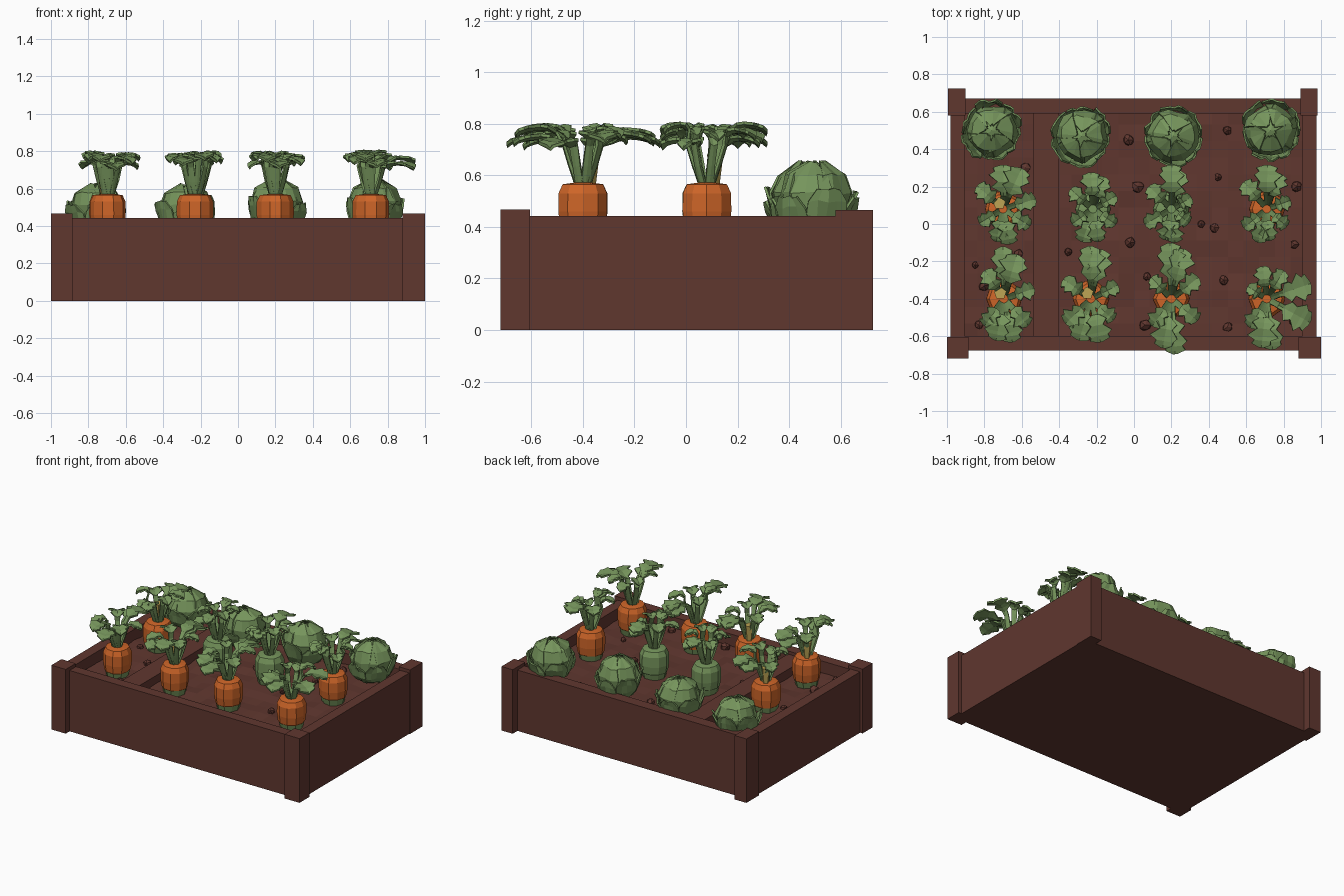
import bpy, bmesh, math, random
from mathutils import Vector

if "Cube" in bpy.data.objects:
    bpy.data.objects.remove(bpy.data.objects["Cube"])
random.seed(4)
R = random.uniform

def mat(name, r, g, b):
    m = bpy.data.materials.new(name)
    lin = [((c / 255 + 0.055) / 1.055) ** 2.4 for c in (r, g, b)]
    m.diffuse_color = (*lin, 1)
    m.use_nodes = True
    m.node_tree.nodes["Principled BSDF"].inputs["Base Color"].default_value = m.diffuse_color
    return m

WOOD = mat("brown wood and soil", 96, 55, 47)
ORANGE = mat("carrot orange", 206, 101, 40)
GREEN = mat("leaf green", 118, 149, 92)
YELLOW = mat("pale yellow stalk", 190, 165, 85)

def finish(bm, name, mats, solid=0):
    bmesh.ops.recalc_face_normals(bm, faces=bm.faces)
    me = bpy.data.meshes.new(name)
    bm.to_mesh(me)
    bm.free()
    ob = bpy.data.objects.new(name, me)
    bpy.context.collection.objects.link(ob)
    for m in mats:
        me.materials.append(m)
    if solid:
        s = ob.modifiers.new("thickness", 'SOLIDIFY')
        s.thickness, s.offset = solid, 0
    return ob

def box(name, x0, x1, y0, y1, z0, z1):
    bm = bmesh.new()
    bmesh.ops.create_cube(bm, size=1)
    for v in bm.verts:
        v.co = ((x0 + x1) / 2 + v.co.x * (x1 - x0), (y0 + y1) / 2 + v.co.y * (y1 - y0),
                (z0 + z1) / 2 + v.co.z * (z1 - z0))
    return finish(bm, name, [WOOD])

# wooden frame
box("front_board", -0.95, 0.95, -0.675, -0.60, 0, 0.443)
box("back_board", -0.95, 0.95, 0.59, 0.67, 0, 0.443)
box("left_board", -0.98, -0.905, -0.64, 0.63, 0, 0.443)
box("right_board", 0.90, 0.975, -0.64, 0.63, 0, 0.443)
box("front_left_post", -1.0, -0.885, -0.72, -0.605, 0, 0.468)
box("front_right_post", 0.88, 1.0, -0.72, -0.605, 0, 0.468)
box("back_left_post", -0.995, -0.90, 0.58, 0.725, 0, 0.466)
box("back_right_post", 0.89, 0.98, 0.58, 0.725, 0, 0.466)
box("divider_board", -0.54, -0.40, -0.61, 0.60, 0.3, 0.42)
box("soil_base", -0.93, 0.93, -0.63, 0.62, 0, 0.33)

# uneven soil surface
bm = bmesh.new()
bmesh.ops.create_grid(bm, x_segments=22, y_segments=14, size=1)
for v in bm.verts:
    v.co = (v.co.x * 0.92, v.co.y * 0.62, 0.36 + R(-0.008, 0.008))
finish(bm, "soil_surface", [WOOD])

# soil clumps
bm = bmesh.new()
spots = [(-0.03, 0.45), (0.36, 0, ), (0.43, -0.02), (0.86, -0.11), (0.87, 0.2), (0.06, -0.54),
         (0.5, 0.5), (-0.62, -0.16), (-0.85, -0.22), (-0.83, -0.54), (0.07, -0.28), (0.68, -0.25),
         (-0.8, -0.33), (0.48, -0.3), (0.02, 0.2), (-0.58, 0.3), (0.45, 0.25), (-0.35, -0.15),
         (0.85, -0.52), (-0.6, -0.5), (-0.8, 0.02), (0.5, -0.55), (-0.02, -0.1)]
for x, y in spots:
    r = R(0.02, 0.034)
    vs = bmesh.ops.create_icosphere(bm, subdivisions=1, radius=r)['verts']
    for v in vs:
        v.co = v.co * R(0.85, 1.15) + Vector((x, y, 0.37))
finish(bm, "soil_clumps", [WOOD])

def carrot_body(name, cx, cy, green):
    bm = bmesh.new()
    prof = [(0.07, 0.34), (0.085, 0.40), (0.09, 0.405), (0.097, 0.46), (0.096, 0.53),
            (0.08, 0.565), (0.03, 0.572)]
    n = 10
    wob = [R(0.95, 1.04) for _ in range(n)]
    rings = [[bm.verts.new((cx + r * wob[i] * math.cos(math.tau * i / n),
                            cy + r * wob[i] * math.sin(math.tau * i / n), z))
              for i in range(n)] for r, z in prof]
    for k in range(len(rings) - 1):
        for i in range(n):
            j = (i + 1) % n
            f = bm.faces.new((rings[k][i], rings[k][j], rings[k + 1][j], rings[k + 1][i]))
            f.material_index = 1 if green or k < 1 else 0   # green skirt at the soil
    bm.faces.new(rings[-1]).material_index = int(green)
    finish(bm, name, [ORANGE, GREEN])

def leaf(bm, c, tip, h):
    d = Vector((tip[0] - c[0], tip[1] - c[1], 0))
    L = d.length
    d.normalize()
    s = Vector((-d.y, d.x, 0))
    c = Vector((c[0], c[1], 0))
    k = min(1.2, max(0.75, L / 0.2))
    # distance, half width, height: stalk then lobed blade
    pts = [(0.02, 0.016, 0.555), (0.05, 0.016, 0.64), (0.075, 0.016, 0.72),
           (0.35 * L + 0.01, 0.018, h - 0.02), (0.5 * L, 0.05 * k, h), (0.62 * L, 0.03 * k, h + 0.004),
           (0.78 * L, 0.062 * k, h), (0.86 * L, 0.04 * k, h - 0.005),
           (0.94 * L, 0.045 * k, h - 0.012), (L, 0.015, h - 0.025)]
    rows = []
    for i, (t, w, z) in enumerate(pts):
        e = 0.012 if i > 3 else 0.006
        rows.append([bm.verts.new(c + d * t + s * q * w * R(0.85, 1.15)
                                  + Vector((0, 0, z - (e if q == 0 else 0)))) for q in (-1, 0, 1)])
    for a, b in zip(rows, rows[1:]):
        for q in (0, 1):
            bm.faces.new((a[q], a[q + 1], b[q + 1], b[q]))

# carrots: centre, foliage extents x0 x1 y0 y1, green body, yellow stalk
carrots = [(-0.695, -0.40, -0.81, -0.53, -0.65, -0.12, 0, 1),
           (-0.23, -0.40, -0.38, -0.09, -0.64, -0.11, 0, 1),
           (0.20, -0.40, 0.08, 0.36, -0.69, -0.11, 0, 0),
           (0.71, -0.40, 0.61, 0.97, -0.67, -0.23, 0, 0),
           (-0.70, 0.08, -0.85, -0.52, -0.10, 0.32, 0, 1),
           (-0.22, 0.08, -0.35, -0.09, -0.10, 0.27, 1, 0),
           (0.20, 0.08, 0.05, 0.31, -0.10, 0.32, 1, 0),
           (0.71, 0.08, 0.56, 0.84, -0.10, 0.32, 0, 0)]
for n, (cx, cy, x0, x1, y0, y1, green, yellow) in enumerate(carrots, 1):
    carrot_body(f"carrot_{n}", cx, cy, green)
    bm = bmesh.new()
    for ang in (20, 62, 98, 150, 205, 250, 285, 330):
        a = math.radians(ang + R(-10, 10))
        ca, sa = math.cos(a), math.sin(a)
        k = R(0.92, 1.06)
        tip = (cx + k * ca * (x1 - cx if ca > 0 else cx - x0),
               cy + k * sa * (y1 - cy if sa > 0 else cy - y0))
        leaf(bm, (cx, cy), tip, R(0.735, 0.80))
    finish(bm, f"carrot_leaves_{n}", [GREEN], 0.012)
    if yellow:
        bm = bmesh.new()
        bmesh.ops.create_cone(bm, segments=5, radius1=0.02, radius2=0.035, depth=0.12, cap_ends=True)
        bmesh.ops.translate(bm, verts=bm.verts, vec=(cx - 0.02, cy + 0.03, 0.62))
        finish(bm, f"yellow_stalk_{n}", [YELLOW])

def cabbage_leaf(bm, c, ang, half, prof, scale):
    shape = (0.6, 0.9, 1.0, 0.9, 0.5)
    rows = []
    for (r, z), w in zip(prof, shape):
        row = []
        for q in (-1, -0.5, 0, 0.5, 1):
            a = ang + q * half * w
            rr = (r + R(-0.008, 0.008)) * (1 + 0.06 * abs(q))
            row.append(bm.verts.new((c[0] + rr * scale[0] * math.cos(a),
                                     c[1] + rr * scale[1] * math.sin(a),
                                     0.36 + (z - 0.36) * scale[2] + R(-0.006, 0.006))))
        rows.append(row)
    for a, b in zip(rows, rows[1:]):
        for i in range(4):
            bm.faces.new((a[i], a[i + 1], b[i + 1], b[i]))

# cabbages: solid heart, wrapped inner leaves, flared outer leaves
inner = [(0.06, 0.38), (0.115, 0.44), (0.13, 0.53), (0.105, 0.60), (0.03, 0.65)]
outer = [(0.05, 0.365), (0.11, 0.40), (0.14, 0.45), (0.155, 0.51), (0.16, 0.56)]
for n, (cx, cy, h) in enumerate([(-0.76, 0.50, 0.9), (-0.28, 0.47, 0.9),
                                 (0.21, 0.47, 1.0), (0.73, 0.50, 1.0)], 1):
    bm = bmesh.new()
    vs = bmesh.ops.create_icosphere(bm, subdivisions=2, radius=0.115)['verts']
    for v in vs:
        v.co = (cx + v.co.x, cy + v.co.y, 0.36 + (0.15 + v.co.z * 1.15) * h)
    finish(bm, f"cabbage_heart_{n}", [GREEN])
    bm = bmesh.new()
    turn = R(0, 1)
    for i in range(5):
        cabbage_leaf(bm, (cx, cy), turn + i * math.tau / 5, 0.8, inner, (1, 1, h))
    for i in range(6):
        k = R(0.9, 1.02)
        cabbage_leaf(bm, (cx, cy), turn + 0.4 + i * math.tau / 6, 0.55, outer,
                     (0.96 * k, k, h * R(0.75, 1.0)))
    finish(bm, f"cabbage_leaves_{n}", [GREEN], 0.01)
